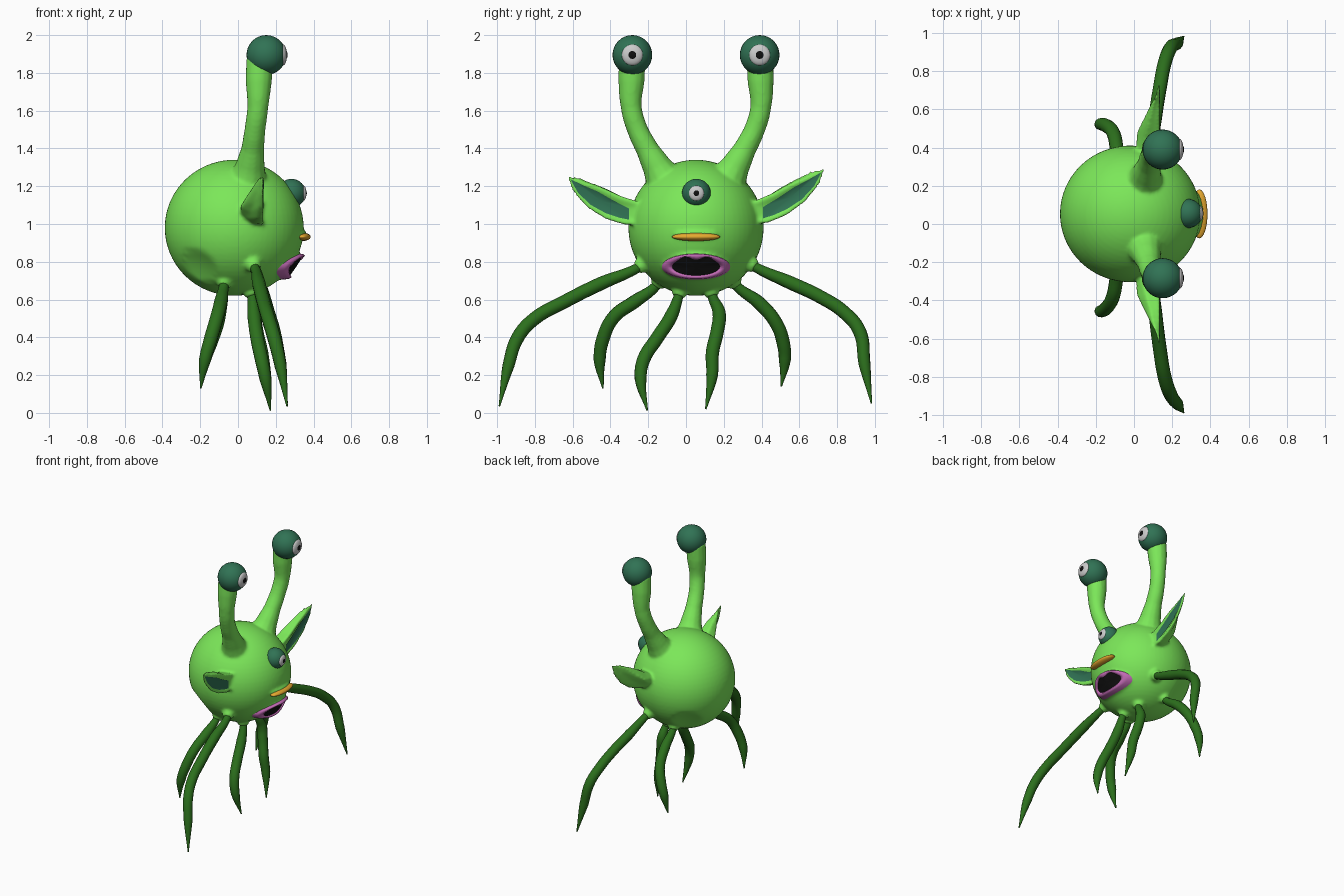
import bpy, bmesh, math
from mathutils import Vector

if "Cube" in bpy.data.objects:
    bpy.data.objects.remove(bpy.data.objects["Cube"])

MID = 0.053  # symmetry line in y; the creature faces +x
CENTRE = Vector((-0.02, MID, 0.98))


def material(name, rgb):
    m = bpy.data.materials.new(name)
    m.diffuse_color = (*rgb, 1)
    m.use_nodes = True
    m.node_tree.nodes["Principled BSDF"].inputs["Base Color"].default_value = m.diffuse_color
    return m


GREEN = material("light_green", (0.2, 0.8, 0.1))
DARK = material("dark_green", (0.025, 0.16, 0.012))
TEAL = material("teal", (0.03, 0.17, 0.09))
PINK = material("pink", (0.55, 0.15, 0.47))
ORANGE = material("orange", (0.8, 0.4, 0.03))
WHITE = material("white", (0.75, 0.75, 0.75))
BLACK = material("black", (0.005, 0.005, 0.005))


def finish(ob, mat):
    ob.data.materials.clear()
    ob.data.materials.append(mat)
    for p in ob.data.polygons:
        p.use_smooth = True
    return ob


def ellipsoid(name, loc, size, mat, seg=32):
    bpy.ops.mesh.primitive_uv_sphere_add(segments=seg, ring_count=seg // 2, radius=1, location=loc)
    ob = bpy.context.object
    ob.name = name
    ob.scale = size
    bpy.ops.object.transform_apply(location=True, rotation=True, scale=True)
    return finish(ob, mat)


def tube(name, pts, mat):
    """Smooth tapering tube through (x, y, z, radius) points."""
    cu = bpy.data.curves.new(name, 'CURVE')
    cu.dimensions = '3D'
    cu.bevel_depth, cu.bevel_resolution, cu.resolution_u = 1, 4, 6
    cu.use_fill_caps = True
    sp = cu.splines.new('BEZIER')
    sp.bezier_points.add(len(pts) - 1)
    for bp, p in zip(sp.bezier_points, pts):
        bp.co, bp.radius = p[:3], p[3]
        bp.handle_left_type = bp.handle_right_type = 'AUTO'
    ob = bpy.data.objects.new(name, cu)
    bpy.context.collection.objects.link(ob)
    bpy.ops.object.select_all(action='DESELECT')
    ob.select_set(True)
    bpy.context.view_layer.objects.active = ob
    bpy.ops.object.convert(target='MESH')
    ob = bpy.context.object
    ob.name = name
    return finish(ob, mat)


def loft(name, rings, mat, start=None, end=None):
    """Skin between rings; start / end are optional centre points closing the ends."""
    bm = bmesh.new()
    vr = [[bm.verts.new(p) for p in r] for r in rings]
    n = len(rings[0])
    for a, b in zip(vr, vr[1:]):
        for i in range(n):
            bm.faces.new((a[i], a[(i + 1) % n], b[(i + 1) % n], b[i]))
    for ring, tip in ((vr[0], start), (vr[-1], end)):
        if tip:
            t = bm.verts.new(tip)
            for i in range(n):
                bm.faces.new((ring[i], ring[(i + 1) % n], t))
    bmesh.ops.recalc_face_normals(bm, faces=bm.faces)
    me = bpy.data.meshes.new(name)
    bm.to_mesh(me)
    bm.free()
    ob = bpy.data.objects.new(name, me)
    bpy.context.collection.objects.link(ob)
    return finish(ob, mat)


def eye(name, loc, r):
    x, y, z = loc
    ellipsoid(name + "_ball", loc, (r, r, r), TEAL)
    ellipsoid(name + "_white", (x + r * .84, y, z), (r * .2, r * .53, r * .53), WHITE, 24)
    ellipsoid(name + "_pupil", (x + r * .97, y, z), (r * .1, r * .24, r * .24), BLACK, 16)


# Body ball with a shallow dent low on each rear side
body = ellipsoid("body", CENTRE, (0.368, 0.358, 0.36), GREEN, 64)
for v in body.data.vertices:
    for s in (-1, 1):
        d = (v.co - Vector((-0.21, MID + s * 0.23, 0.77))).length
        if d < 0.11:
            v.co += (CENTRE - v.co) * 0.07 * (1 - (d / 0.11) ** 2)
parts = [body]

# Eye stalks, eyes and ears on both sides
STALK = [(.05, .16, 1.22, .11), (.065, .21, 1.31, .078), (.078, .26, 1.4, .061), (.09, .31, 1.5, .056),
         (.105, .343, 1.62, .056), (.11, .342, 1.76, .071), (.115, .337, 1.88, .072)]
EAR = [(.28, 1.11), (.40, 1.16), (.50, 1.215), (.60, 1.255), (.692, 1.298),
       (.662, 1.21), (.58, 1.115), (.48, 1.045), (.38, 1.005), (.28, 1.0)]
INNER = [(.355, 1.09), (.43, 1.135), (.52, 1.195), (.60, 1.237), (.665, 1.275),
         (.625, 1.20), (.56, 1.13), (.48, 1.078), (.41, 1.047), (.355, 1.03)]


def ear_ring(outline, s, depth, k=1.0):
    ring = []
    for d, z in outline:
        t = max(0, (d - .28) / .41)
        mz = 1.055 + t * .24
        d2 = .28 + (d - .28) * (.5 + .5 * k)
        z2 = mz + (z - mz) * k - (.04 * t if s < 0 else 0)
        ring.append((.14 - depth * (1 - .8 * t), MID + s * d2, z2))
    return ring


for s, side in ((-1, "left"), (1, "right")):
    parts.append(tube(side + "_stalk", [(x, MID + s * d, z, r) for x, d, z, r in STALK], GREEN))
    eye(side + "_eye", (.15, MID + s * .337, 1.895), .105)
    drop = .02 if s < 0 else 0
    parts.append(loft(side + "_ear", [
        ear_ring(INNER, s, .02), ear_ring(EAR, s, .0), ear_ring(EAR, s, .06, .95),
        ear_ring(EAR, s, .12, .7)], GREEN,
        (.10, MID + s * .5, 1.14 - drop), (.01, MID + s * .42, 1.11 - drop)))
    loft(side + "_inner_ear", [ear_ring(INNER, s, .012)], TEAL,
         (.114, MID + s * .5, 1.14 - drop))

# Forehead eye
eye("forehead_eye", (.283, MID + .002, 1.163), .076)


# Mouth: a pointed oval lying on the slanted muzzle
def mouth_ring(k, depth):
    ring = []
    for i in range(40):
        a = math.tau * i / 40
        dy = .175 * math.cos(a) * k
        z = .775 + .066 * k * math.sin(a)
        ring.append((.35 - (.84 - z) * .6 - 1.9 * dy * dy + depth, MID + dy, z))
    return ring


parts.append(loft("muzzle", [mouth_ring(1.0, -.014), mouth_ring(1.25, -.12)], GREEN,
                  (.297, MID, .775), (.12, MID, .80)))
gap = []
for x, y, z in mouth_ring(.72, 0):
    a = (y - MID) / .126
    gap.append((x - .003, y, z + .012 * math.cos(a * 6) * (1 - a * a) * (-1 if z > .775 else 0)))
loft("lips", [mouth_ring(1.06, -.04), mouth_ring(1.0, -.004), mouth_ring(.88, .009), gap,
              [(x - .012, y, z) for x, y, z in gap]], PINK)
loft("mouth_opening", [[(x - .004, y, z) for x, y, z in gap]], BLACK, (.306, MID, .77))

# Nose slit under a soft green ridge
parts.append(ellipsoid("nose_ridge", (.30, MID, .945), (.065, .135, .034), GREEN))
ellipsoid("nose", (.342, MID, .932), (.043, .128, .022), ORANGE)

# Six tentacles: start, bends and tip
TENTACLES = {
    "left_outer": [(.09, -.26, .765), (.11, -.45, .685), (.135, -.65, .585), (.16, -.80, .50),
                   (.19, -.89, .40), (.225, -.94, .25), (.26, -.988, .035)],
    "right_outer": [(.09, .37, .77), (.11, .55, .69), (.135, .71, .615), (.16, .84, .53),
                    (.19, .92, .43), (.225, .945, .26), (.26, .982, .05)],
    "left_back": [(-.075, -.16, .67), (-.09, -.27, .59), (-.11, -.38, .51), (-.145, -.44, .39),
                  (-.175, -.457, .28), (-.197, -.44, .13)],
    "right_back": [(-.075, .27, .67), (-.09, .39, .58), (-.11, .48, .47), (-.145, .515, .37),
                   (-.175, .523, .28), (-.197, .505, .14)],
    "left_inner": [(.075, -.04, .615), (.085, -.08, .51), (.10, -.15, .40), (.125, -.225, .28),
                   (.145, -.24, .18), (.172, -.205, .012)],
    "right_inner": [(.075, .14, .615), (.085, .175, .53), (.10, .165, .43), (.125, .14, .32),
                    (.145, .138, .2), (.172, .105, .02)],
}
for name, path in TENTACLES.items():
    n = len(path) - 1
    radii = [.026] + [.036] * (n - 2) + [.032, .004]
    p = Vector(path[0])
    inner = p.lerp(CENTRE, .22)
    tube(name + "_tentacle", [(*p.lerp(CENTRE, .12), .026)] + [(*q, r) for q, r in zip(path, radii)], DARK)
    parts.append(tube(name + "_root", [(*inner, .085), (*p.lerp(CENTRE, .06), .042), (*p, .033)], GREEN))

# Fuse the green parts into one skin with soft fillets
bpy.ops.object.select_all(action='DESELECT')
for ob in parts:
    ob.select_set(True)
bpy.context.view_layer.objects.active = body
bpy.ops.object.join()
fuse = body.modifiers.new("fuse", 'REMESH')
fuse.mode, fuse.voxel_size, fuse.use_smooth_shade = 'VOXEL', 0.01, True
soft = body.modifiers.new("soften", 'SMOOTH')
soft.factor, soft.iterations = 0.5, 6
for m in ("fuse", "soften"):
    bpy.ops.object.modifier_apply(modifier=m)
finish(body, GREEN)
